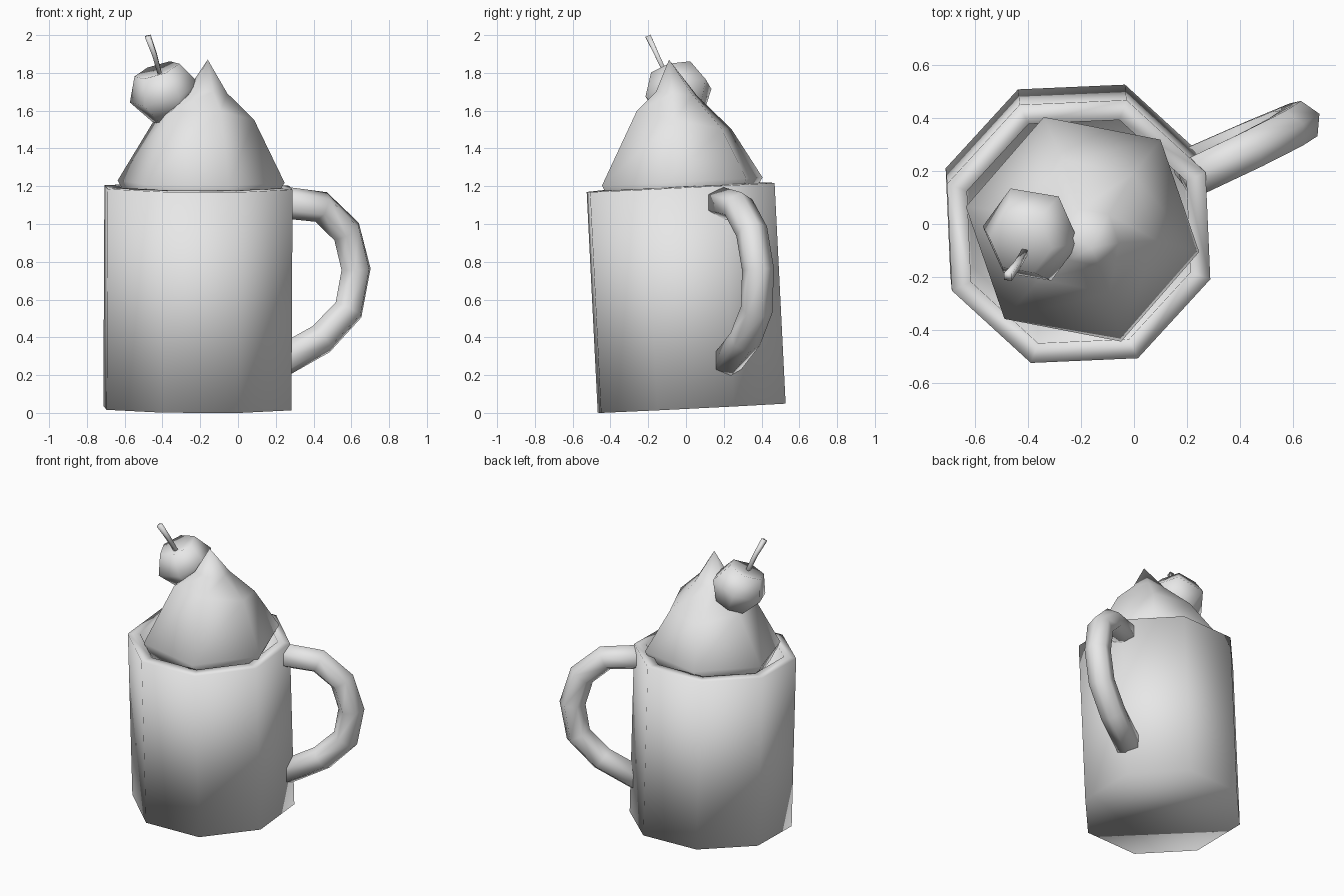
import bpy
import bmesh
from math import radians, cos, sin, tan, pi
from mathutils import Vector

cube = bpy.data.objects.get("Cube")
if cube:
    bpy.data.objects.remove(cube)

grey = bpy.data.materials.new("clay_grey")
grey.use_nodes = True
grey.diffuse_color = (0.8, 0.8, 0.8, 1)
grey.node_tree.nodes["Principled BSDF"].inputs["Base Color"].default_value = (0.8, 0.8, 0.8, 1)


def loft(name, rings, sides, phase=0, ref=(1, 0, 0)):
    """Skin a smooth surface through rings of (centre, axis, radius); radius 0 is a point."""
    bm = bmesh.new()
    loops = []
    for centre, axis, radius in rings:
        n = Vector(axis).normalized()
        u = Vector(ref)
        u = (u - n * u.dot(n)).normalized()
        v = n.cross(u)
        if radius == 0:
            loops.append([bm.verts.new(centre)] * sides)
            continue
        angles = [radians(phase) + 2 * pi * i / sides for i in range(sides)]
        loops.append([bm.verts.new(Vector(centre) + radius * (u * cos(a) + v * sin(a)))
                      for a in angles])
    for low, high in zip(loops, loops[1:]):
        for i in range(sides):
            j = (i + 1) % sides
            corners = list(dict.fromkeys((low[i], low[j], high[j], high[i])))
            bm.faces.new(corners)
    for end in (loops[0], loops[-1]):
        if end[0] is not end[1]:
            bm.faces.new(end)
    bmesh.ops.recalc_face_normals(bm, faces=bm.faces)
    mesh = bpy.data.meshes.new(name)
    bm.to_mesh(mesh)
    bm.free()
    mesh.materials.append(grey)
    mesh.shade_smooth()
    obj = bpy.data.objects.new(name, mesh)
    bpy.context.collection.objects.link(obj)
    return obj


def along(base, axis, profile):
    """Turn a (height, radius) profile into rings along a leaning axis."""
    n = Vector(axis).normalized()
    return [(Vector(base) + n * h, n, r) for h, r in profile]


# Leaning eight-sided mug with a thick rim and a hollow inside
lean = (0.005, -0.05, 1)
loft("mug", along((-0.215, 0.03, 0.025), lean,
                  [(0, 0.53), (1.17, 0.53), (1.175, 0.45), (0.1, 0.44)]), 8, 25)

# Whipped cream swirl with an off-centre tip
loft("whipped_cream", [
    ((-0.2, -0.02, 1.1), lean, 0.38),
    ((-0.195, -0.02, 1.225), lean, 0.45),
    ((-0.18, -0.01, 1.55), (0.03, 0.2, 1), 0.27),
    ((-0.17, -0.05, 1.69), (0, 0.1, 1), 0.115),
    ((-0.16, -0.09, 1.87), lean, 0),
], 6, -11)

# Cherry with a dimpled top
cherry_axis = (-0.3, -0.24, 0.92)
loft("cherry", along((-0.39, -0.04, 1.695), cherry_axis,
                     [(-0.155, 0), (-0.135, 0.11), (0, 0.192), (0.13, 0.125), (0.11, 0)]), 6, -5)

# Cherry stem
stem_foot, stem_top = Vector((-0.41, -0.1, 1.78)), Vector((-0.477, -0.2, 1.993))
stem_axis = stem_top - stem_foot
loft("cherry_stem", [
    (stem_foot, stem_axis, 0.015),
    (stem_foot.lerp(stem_top, 0.55) + Vector((0.005, 0, 0)), stem_axis, 0.017),
    (stem_top, stem_axis, 0.021),
], 4, 45)

# Curved handle, swung away from the side and leaning with the mug
swing = radians(25)
path = [Vector((x, (x + 0.21) * tan(swing) + 0.03 - 0.05 * z, z)) for x, z in (
    (0.19, 1.12), (0.44, 1.09), (0.575, 0.96), (0.625, 0.76),
    (0.585, 0.545), (0.44, 0.39), (0.19, 0.25))]
rings = []
for i, point in enumerate(path):
    before, after = path[max(i - 1, 0)], path[min(i + 1, len(path) - 1)]
    axis = (point - before).normalized() + (after - point).normalized()
    rings.append((point, axis, 0.085))
loft("handle", rings, 6, 30, (sin(swing), -cos(swing), 0))
